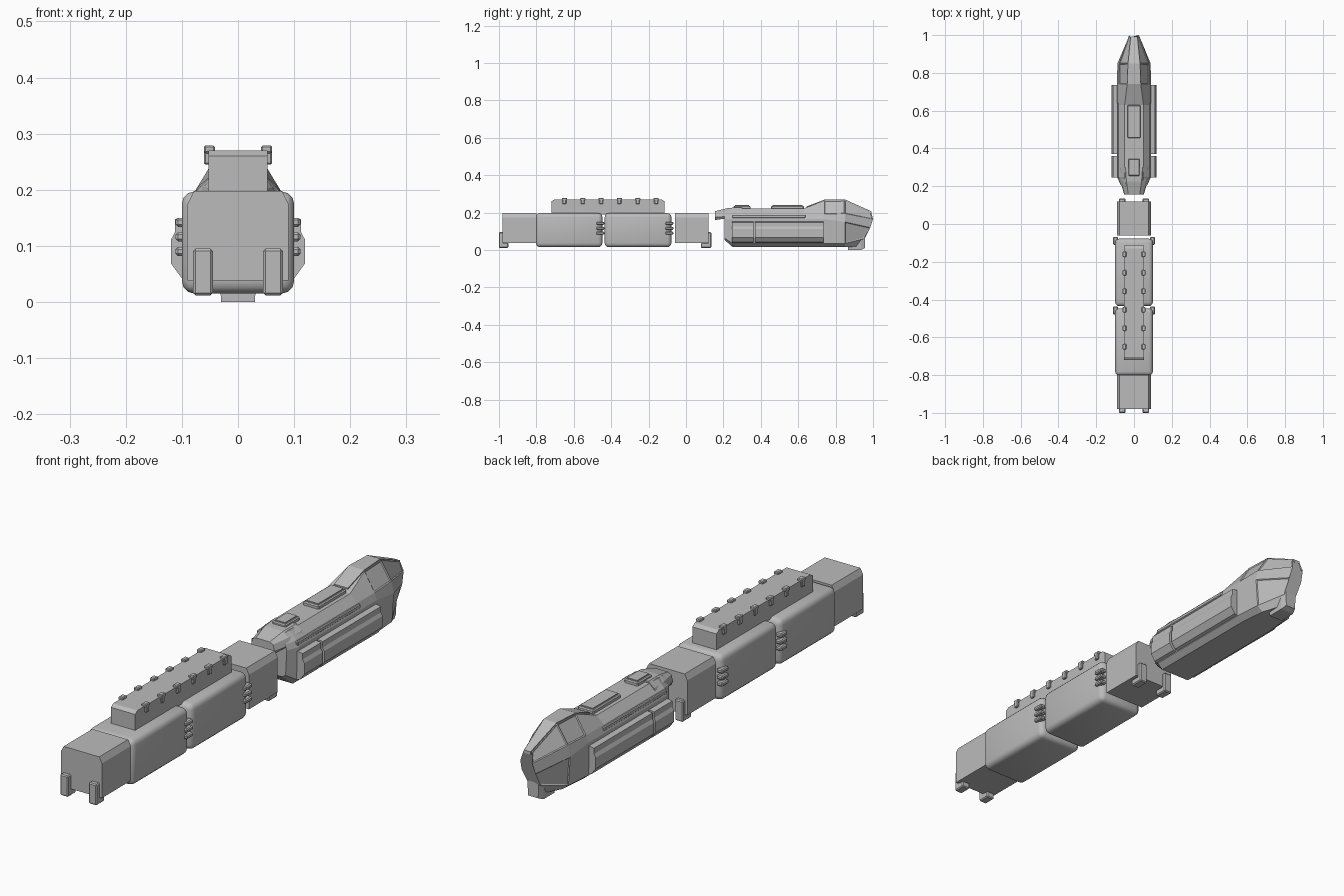
import bpy, bmesh
from mathutils import Vector

cube = bpy.data.objects.get("Cube")
if cube:
    bpy.data.objects.remove(cube, do_unlink=True)

GREY = (0.5, 0.5, 0.5, 1)
mat = bpy.data.materials.new("plain grey")
mat.use_nodes = True
mat.diffuse_color = GREY
mat.node_tree.nodes["Principled BSDF"].inputs["Base Color"].default_value = GREY


def finish(name, bm, smooth=False):
    bmesh.ops.recalc_face_normals(bm, faces=bm.faces)
    me = bpy.data.meshes.new(name)
    bm.to_mesh(me)
    bm.free()
    me.materials.append(mat)
    ob = bpy.data.objects.new(name, me)
    bpy.context.scene.collection.objects.link(ob)
    if smooth:
        bpy.ops.object.select_all(action='DESELECT')
        ob.select_set(True)
        bpy.context.view_layer.objects.active = ob
        bpy.ops.object.shade_smooth_by_angle(angle=0.6)
    return ob


def box(name, x, y, z, bevel=0, segments=1):
    """Box between (low, high) ranges, optionally bevelled."""
    bm = bmesh.new()
    bmesh.ops.create_cube(bm, size=1)
    for v in bm.verts:
        v.co = [r[0] if c < 0 else r[1] for c, r in zip(v.co, (x, y, z))]
    if bevel:
        bmesh.ops.bevel(bm, geom=bm.edges[:], offset=bevel, segments=segments,
                        profile=0.5, affect='EDGES')
    return finish(name, bm, segments > 1)


def loft(name, half_rings, inset_rows=(), smooth=False):
    """Skin mirrored half cross-sections; inset the faces listed as (ring, side)."""
    bm = bmesh.new()
    rings = []
    for half in half_rings:
        pts = [Vector(p) for p in half]
        pts += [Vector((-p.x, p.y, p.z)) for p in reversed(pts)]
        rings.append([bm.verts.new(p) for p in pts])
    n = len(rings[0])
    panels = []
    for i, (a, b) in enumerate(zip(rings, rings[1:])):
        for j in range(n):
            k = (j + 1) % n
            f = bm.faces.new((a[j], a[k], b[k], b[j]))
            if (i, j) in inset_rows or (i, n - 2 - j) in inset_rows:
                panels.append(f)
    bm.faces.new(rings[0][::-1])
    bm.faces.new(rings[-1])
    bmesh.ops.recalc_face_normals(bm, faces=bm.faces)
    if panels:
        bmesh.ops.inset_individual(bm, faces=panels, thickness=0.006, depth=-0.003)
    return finish(name, bm, smooth)


def section(y, profile):
    return [(x, y, z) for x, z in profile]


def side_pair(name, x, y, z, bevel=0):
    box("left_" + name, x, y, z, bevel)
    box("right_" + name, (-x[1], -x[0]), y, z, bevel)


# End cars with chamfered roofs
car = [(0.09, 0.038), (0.09, 0.175), (0.078, 0.198)]
for name, y0, y1 in (("front_car", -0.98, -0.80), ("rear_car", -0.06, 0.12)):
    loft(name, [section(y0, car), section(y1, car)])

# Hooked clips on the end cars
for name, tip, face, inner in (("front_hook", -1.0, -0.975, -0.95),
                               ("rear_hook", 0.135, 0.115, 0.08)):
    side_pair(name + "_plate", (0.045, 0.08), sorted((tip, face)), (0.015, 0.095), 0.004)
    side_pair(name + "_toe", (0.045, 0.08), sorted((tip, inner)), (0.012, 0.038), 0.004)

# Middle cars and their ribbed hinges
for name, y0, y1 in (("front_middle_car", -0.803, -0.447),
                     ("rear_middle_car", -0.435, -0.078)):
    box(name, (-0.1, 0.1), (y0, y1), (0.015, 0.197), 0.022, 3)
    for i in range(3):
        z = 0.082 + 0.026 * i
        side_pair(f"{name}_hinge_rib_{i}", (0.085, 0.111), (y1 - 0.032, y1 + 0.01),
                  (z, z + 0.016), 0.004)

# Roof rail with six pairs of clips
loft("roof_rail", [
    section(-0.72, [(0.053, 0.19), (0.053, 0.26)]),
    section(-0.705, [(0.053, 0.19), (0.053, 0.27)]),
    section(-0.13, [(0.053, 0.19), (0.053, 0.27)]),
    section(-0.115, [(0.053, 0.19), (0.053, 0.26)])])
for i in range(6):
    y = -0.65 + 0.098 * i
    side_pair(f"rail_clip_top_{i}", (0.041, 0.061), (y - 0.014, y + 0.014), (0.265, 0.279), 0.003)
    side_pair(f"rail_clip_side_{i}", (0.05, 0.061), (y - 0.01, y + 0.01), (0.245, 0.275), 0.003)

# Engine hull: tapered tail, straight middle, raised cab and pointed nose
hull = [(0.065, 0.015), (0.088, 0.035), (0.09, 0.165), (0.08, 0.192), (0.05, 0.222)]
tail = [(0.05, 0.055), (0.065, 0.065), (0.07, 0.165), (0.065, 0.185), (0.042, 0.217)]
cab = hull[:4] + [(0.036, 0.265)]
brow = [(0.055, 0.015), (0.08, 0.035), (0.088, 0.15), (0.078, 0.195), (0.032, 0.266)]
nose = [(0.02, 0.935, 0.02), (0.028, 0.95, 0.06), (0.03, 0.985, 0.12),
        (0.026, 1.0, 0.165), (0.018, 0.99, 0.202)]
loft("engine_hull", [section(0.205, tail), section(0.25, hull), section(0.63, hull),
                     section(0.74, cab), section(0.85, brow), nose],
     inset_rows={(3, 3), (4, 3), (4, 1)})

# Tail neck reaching back from the engine roof
loft("tail_neck", [
    section(0.155, [(0.045, 0.16), (0.052, 0.175), (0.045, 0.2), (0.03, 0.207)]),
    section(0.225, [(0.06, 0.17), (0.072, 0.18), (0.062, 0.205), (0.04, 0.225)]),
    section(0.3, [(0.06, 0.17), (0.085, 0.18), (0.07, 0.207), (0.045, 0.228)])])

# Side pods, split into a short rear and a long front part
pod = [(0.08, 0.036), (0.1, 0.042), (0.119, 0.068), (0.119, 0.112),
       (0.112, 0.125), (0.112, 0.148), (0.085, 0.152)]
for side, s in (("left", 1), ("right", -1)):
    for part, y0, y1 in (("rear", 0.245, 0.36), ("front", 0.37, 0.735)):
        bm = bmesh.new()
        face = bm.faces.new([bm.verts.new((s * x, y0, z)) for x, z in pod])
        ext = bmesh.ops.extrude_face_region(bm, geom=[face])["geom"]
        bmesh.ops.translate(bm, vec=(0, y1 - y0, 0),
                            verts=[v for v in ext if isinstance(v, bmesh.types.BMVert)])
        bm.faces.new([v for v in face.verts]) if not face.is_valid else None
        finish(f"{side}_{part}_pod", bm)
side_pair("shoulder_ledge", (0.07, 0.09), (0.245, 0.64), (0.172, 0.188), 0.003)

# Roof hatches
for name, hx, y0, y1 in (("rear_hatch", 0.03, 0.255, 0.345), ("main_hatch", 0.035, 0.455, 0.63)):
    box(name, (-hx, hx), (y0, y1), (0.21, 0.236), 0.004)
    box(name + "_panel", (-hx + 0.008, hx - 0.008), (y0 + 0.008, y1 - 0.008), (0.23, 0.24))

# Raised strip over the cab and down the nose
strip = [(0.645, 0.03, 0.233), (0.74, 0.034, 0.269), (0.85, 0.028, 0.27), (0.993, 0.014, 0.206)]
loft("cab_strip", [section(y, [(w, z - 0.012), (w, z)]) for y, w, z in strip])

# Plough under the nose
loft("nose_plough", [
    section(0.865, [(0.03, 0.0), (0.032, 0.03)]),
    section(0.935, [(0.03, 0.0), (0.032, 0.065)]),
    section(0.957, [(0.022, 0.01), (0.025, 0.07)])])
